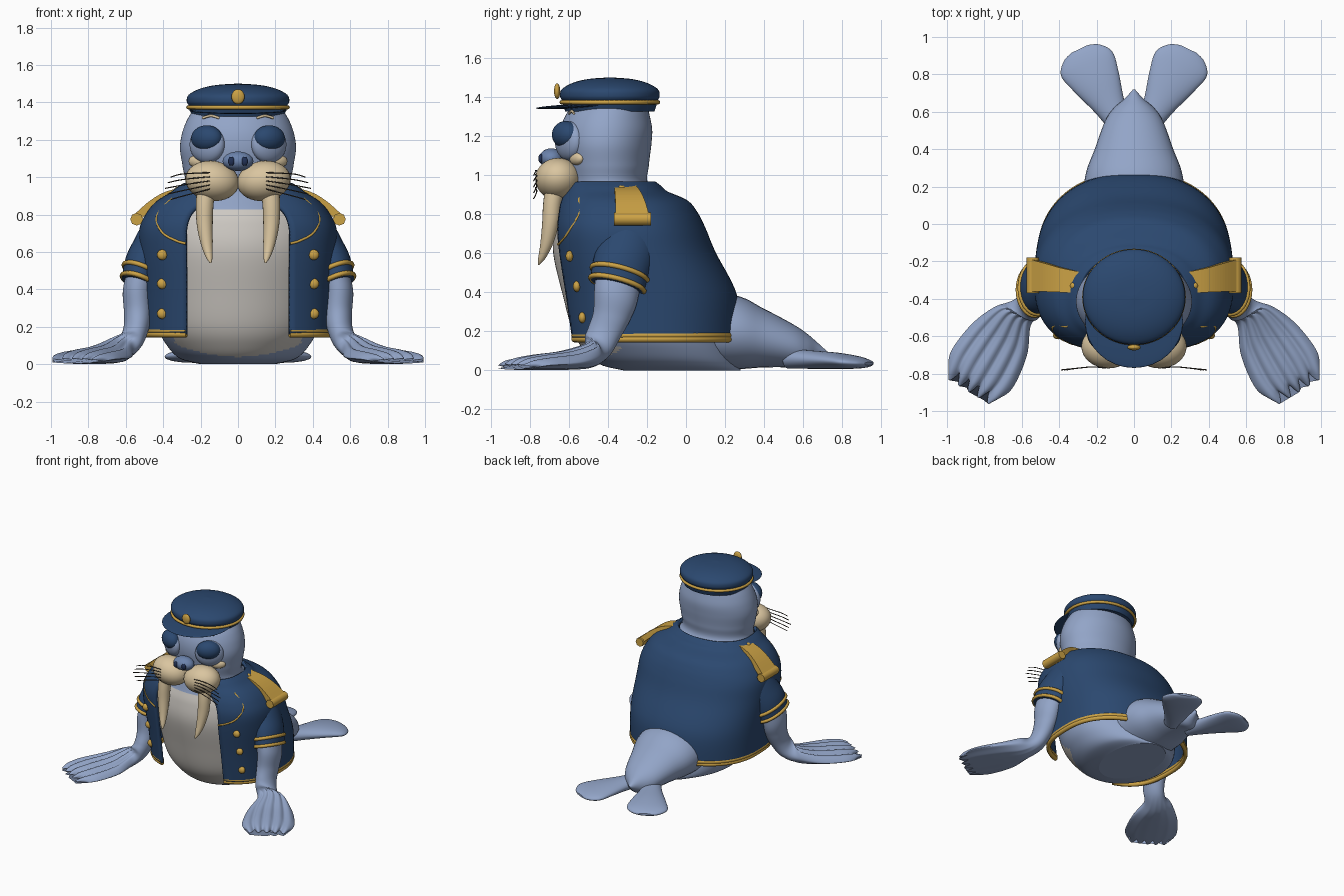
import bpy, bmesh
from math import pi, cos, sin, atan2
from mathutils import Vector

cube = bpy.data.objects.get("Cube")
if cube:
    bpy.data.objects.remove(cube)


def material(name, r, g, b):
    m = bpy.data.materials.new(name)
    m.use_nodes = True
    m.diffuse_color = (r, g, b, 1)
    m.node_tree.nodes["Principled BSDF"].inputs["Base Color"].default_value = (r, g, b, 1)
    return m


skin = material("blue_skin", .29, .375, .575)
navy = material("navy_cloth", .024, .065, .16)
gold = material("gold_trim", .6, .36, .06)
tan = material("tan_ivory", .70, .56, .35)
cream = material("belly_cream", .62, .59, .55)
nose_blue = material("nose_blue", .15, .23, .42)
dark = material("dark_blue", .015, .03, .09)
bristle = material("bristle_brown", .05, .04, .03)


def blend(rows, steps=6):
    """Smoothly interpolate rows of numbers."""
    out = []
    for i in range(len(rows) - 1):
        p = [rows[max(0, min(len(rows) - 1, i + k))] for k in (-1, 0, 1, 2)]
        for j in range(steps):
            t = j / steps
            out.append([b + .5 * t * (c - a + t * (2 * a - 5 * b + 4 * c - d + t * (3 * (b - c) + d - a)))
                        for a, b, c, d in zip(*p)])
    return out + [list(rows[-1])]


def build(name, rings, mat, wrap=True, smooth=True):
    """Bridge rings of points into a surface, capping closed ones."""
    bm = bmesh.new()
    vs = [[bm.verts.new(p) for p in ring] for ring in rings]
    n = len(vs[0])
    for a, b in zip(vs, vs[1:]):
        for i in range(n if wrap else n - 1):
            j = (i + 1) % n
            bm.faces.new((a[i], a[j], b[j], b[i]))
    if wrap:
        bm.faces.new(vs[0])
        bm.faces.new(vs[-1])
    bmesh.ops.recalc_face_normals(bm, faces=bm.faces)
    for f in bm.faces:
        f.smooth = smooth and len(f.verts) == 4
    mesh = bpy.data.meshes.new(name)
    bm.to_mesh(mesh)
    bm.free()
    mesh.materials.append(mat)
    obj = bpy.data.objects.new(name, mesh)
    bpy.context.collection.objects.link(obj)
    return obj


def ovals(rows, side=1, segs=32, phase=0, tweak=None):
    """Rings from rows holding a centre and two half-axis vectors."""
    rings = []
    for k, r in enumerate(rows):
        c, u, v = Vector(r[:3]), Vector(r[3:6]), Vector(r[6:9])
        ring = []
        for i in range(segs):
            a = phase + 2 * pi * i / segs
            p = c + u * cos(a) + v * sin(a)
            if tweak:
                p = tweak(p, cos(a), k / (len(rows) - 1))
            ring.append(Vector((p.x * side, p.y, p.z)))
        rings.append(ring)
    return rings


def ball(name, loc, size, mat, turn=(0, 0, 0)):
    bpy.ops.mesh.primitive_uv_sphere_add(segments=32, ring_count=20, location=loc, rotation=turn)
    o = bpy.context.object
    o.name, o.scale = name, size
    o.data.materials.append(mat)
    bpy.ops.object.shade_smooth()


def tube(name, pts, r, mat, cyclic=False):
    cu = bpy.data.curves.new(name, 'CURVE')
    cu.dimensions, cu.bevel_depth, cu.bevel_resolution = '3D', r, 2
    cu.use_fill_caps = True
    sp = cu.splines.new('POLY')
    sp.points.add(len(pts) - 1)
    for q, p in zip(sp.points, pts):
        q.co = (*p, 1)
    sp.use_cyclic_u = cyclic
    cu.materials.append(mat)
    o = bpy.data.objects.new(name, cu)
    bpy.context.collection.objects.link(o)
    bpy.ops.object.select_all(action='DESELECT')
    o.select_set(True)
    bpy.context.view_layer.objects.active = o
    bpy.ops.object.convert(target='MESH')


def section(row, a, n_front, n_back):
    """Point on a rounded cross-section: row is height, front, back, half width."""
    z, f, b, rx = row[:4]
    c, s = cos(a), sin(a)
    n = n_front if s < 0 else n_back
    r = (abs(c) ** n + abs(s) ** n) ** (-1 / n)
    return Vector((rx * c * r, (f + b) / 2 + (b - f) / 2 * s * r, z))


# Body and head, with a cream belly
body_rows = blend([(0, -.32, .28, .2), (.03, -.44, .27, .31), (.1, -.52, .25, .38), (.2, -.58, .22, .43),
                   (.38, -.63, .2, .46), (.6, -.68, .09, .46), (.75, -.67, .03, .44), (.85, -.64, -.06, .37),
                   (.95, -.62, -.19, .285), (1.05, -.635, -.19, .295), (1.15, -.65, -.178, .31),
                   (1.23, -.645, -.173, .30), (1.3, -.62, -.185, .275), (1.36, -.58, -.2, .24)], 8)
body = build("body_and_head", [[section(r, 2 * pi * i / 112, 2, 2) for i in range(112)] for r in body_rows], skin)
body.data.materials.append(cream)
for f in body.data.polygons:
    x, y, z = f.center
    if y < -.3 and abs(x) < .34 and .04 + .6 * x * x < z < .83:
        f.material_index = 1

# Tail
tail = [(0, .2, .28, .2), (.25, .195, .262, .19), (.4, .165, .21, .15), (.55, .125, .155, .11),
        (.62, .1, .108, .088), (.67, .095, .05, .05), (.72, .095, .005, .005)]
build("tail", ovals(blend([(0, y, z, w, 0, 0, 0, 0, h) for y, z, w, h in tail])), skin)

# Open jacket: height, front, back, half width, half opening
coat_rows = blend([(.16, -.60, .265, .50, .275), (.38, -.63, .25, .51, .275), (.6, -.66, .14, .52, .275),
                   (.72, -.67, .09, .515, .275), (.8, -.66, .05, .48, .25), (.86, -.64, 0, .43, .19),
                   (.905, -.62, -.1, .36, .15), (.935, -.61, -.135, .32, .14), (.957, -.60, -.165, .285, .13)])
FRONT, BACK = 2.9, 2.2


def coat_ring(row, n=90):
    x = row[4] / row[3]
    a = atan2(-(1 - x ** FRONT) ** (1 / FRONT), x)
    return [section(row, a + (pi - 2 * a) * i / n, FRONT, BACK) for i in range(n + 1)]


def coat_front(x, z, out):
    row = min(coat_rows, key=lambda r: abs(r[0] - z))
    rel = min(.99, abs(x) / row[3])
    y = (row[1] + row[2]) / 2 - (row[2] - row[1]) / 2 * (1 - rel ** FRONT) ** (1 / FRONT)
    return Vector((x, y - out, z))


coat = build("jacket", [coat_ring(r) for r in coat_rows], navy, wrap=False)
thick = coat.modifiers.new("cloth", 'SOLIDIFY')
thick.thickness, thick.offset = .025, 0
hem = coat_ring(coat_rows[0])
for dz in (0, .02):
    tube("jacket_hem_trim", [p + Vector((0, 0, dz)) for p in hem], .017, gold)

# Arm and hand paths
arm = [(.50, -.34, .52, .08, 0, .03, 0, -.12, 0), (.535, -.36, .38, .08, 0, .02, 0, -.11, .03),
       (.535, -.38, .28, .075, 0, 0, 0, -.095, .02), (.545, -.42, .19, .068, .01, 0, 0, -.08, .03),
       (.575, -.455, .125, .07, .03, 0, 0, -.055, .055)]
reach, across = Vector((.285, -.478, 0)), Vector((.855, .52, 0))
for t, z, w, h in ((.15, .08, .105, .065), (.4, .053, .167, .05), (.7, .042, .192, .04),
                   (.9, .032, .177, .03), (1, .018, .152, .014)):
    arm.append((*(Vector((.6, -.42, z)) + reach * t), *(across * w), 0, 0, h))


def fingers(p, s, f):
    gap = 1 - abs(cos(2.5 * pi * s))
    p.z *= 1 - .28 * gap * max(0, min(1, (f - .45) / .3))
    return p - reach * (.13 * gap * max(0, (f - .8) / .2))


sleeve = blend([(.40, -.27, .72, .10, 0, .05, 0, .14, -.03), (.45, -.30, .62, .105, 0, .045, 0, .15, -.03),
                (.50, -.33, .53, .10, 0, .04, 0, .145, -.035), (.532, -.355, .43, .09, 0, .03, 0, .136, -.035)])
flipper = [(.07, .52, .06, .06, .05), (.13, .63, .055, .085, .047), (.2, .76, .05, .13, .042),
           (.252, .855, .042, .152, .034), (.28, .913, .036, .108, .022), (.291, .936, .034, .05, .008)]
strap = [(.285, -.31, .928, .055), (.38, -.3, .902, .065), (.46, -.287, .855, .075), (.54, -.275, .785, .085)]

for side, label in ((1, "left"), (-1, "right")):
    def at(x, y, z):
        return Vector((x * side, y, z))

    # Limbs
    build(label + "_arm_and_hand", ovals(blend(arm, 8), side, 112, 0, fingers), skin)
    build(label + "_tail_flipper",
          ovals(blend([(x, y, z, .9 * w, -.43 * w, 0, 0, 0, h) for x, y, z, w, h in flipper]), side), skin)

    # Sleeve with two gold rings
    rings = ovals(sleeve, side)
    build(label + "_sleeve", rings, navy)
    for k in (-2, -5):
        tube(label + "_cuff_ring", rings[k], .013, gold, True)

    # Shoulder strap and fringe
    k = 2 ** .5
    rows = blend([(x, y, z, 0, w * k, 0, .012 * k, 0, .018 * k) for x, y, z, w in strap])
    build(label + "_shoulder_strap", ovals(rows, side, 4, pi / 4), gold, smooth=False)
    tube(label + "_strap_fringe", [at(.542, -.37, .775), at(.542, -.18, .775)], .034, gold)
    ball(label + "_strap_button", at(.322, -.33, .932), (.02, .02, .016), gold)

    # Lapel trim and jacket buttons
    lapel = blend([(.35, .885), (.41, .83), (.435, .77), (.40, .7), (.33, .66), (.28, .645)])
    tube(label + "_lapel_trim", [coat_front(x * side, z, .012) for x, z in lapel], .007, gold)
    for z in (.27, .43, .585):
        ball(label + "_jacket_button", coat_front(.405 * side, z, .018), (.028, .02, .028), gold)

    # Face
    turn = (0, 0, .55 * side)
    ball(label + "_eye_socket", at(.165, -.60, 1.175), (.105, .055, .1), skin, turn)
    ball(label + "_eye", at(.167, -.615, 1.207), (.09, .064, .07), navy, turn)
    ball(label + "_cheek_patch", at(.215, -.56, 1.085), (.055, .028, .034), tan, turn)
    brow = blend([(.1, 1.316), (.145, 1.328), (.19, 1.316)])
    tube(label + "_brow", [at(x, -.622 + x * .25, z) for x, z in brow], .007, tan)
    ball(label + "_muzzle", at(.138, -.655, .98), (.144, .117, .107), tan, (0, -.15 * side, 0))
    ball(label + "_nostril", at(.036, -.744, 1.085), (.018, .012, .024), dark)

    # Tusk
    tusk = [(.17, -.67, .95, .05), (.178, -.685, .85, .047), (.178, -.694, .75, .043), (.168, -.713, .65, .033),
            (.155, -.738, .575, .019), (.146, -.755, .54, .004)]
    build(label + "_tusk", ovals(blend([(x, y, z, r, 0, 0, 0, r, 0) for x, y, z, r in tusk]), side, 20), tan)

    # Whiskers
    for i in range(-2, 3):
        path = blend([(.15, -.771, .98 + .022 * i), (.22, -.764, .97 + .026 * i),
                      (.31, -.772, .955 + .03 * i), (.39 - .015 * abs(i), -.78, .94 + .03 * i)], 4)
        tube(label + "_whisker", [at(*p) for p in path], .003, bristle)

# Nose
ball("nose", (0, -.69, 1.085), (.082, .062, .052), nose_blue)

# Cap
cap = [(1.325, .245), (1.36, .258), (1.38, .262), (1.405, .274), (1.44, .264), (1.472, .205), (1.492, .12), (1.5, .01)]
build("cap_crown", ovals(blend([(0, -.39, z, r, 0, 0, 0, r * .93, 0) for z, r in cap]), 1, 64), navy)
band = ovals([(0, -.39, 1.373, .266, 0, 0, 0, .247, 0)], 1, 64)[0]
tube("cap_band", band, .011, gold, True)
ball("cap_visor", (0, -.52, 1.355), (.262, .25, .012), navy, (.05, 0, 0))
ball("cap_badge", (0, -.66, 1.43), (.035, .016, .04), gold)
